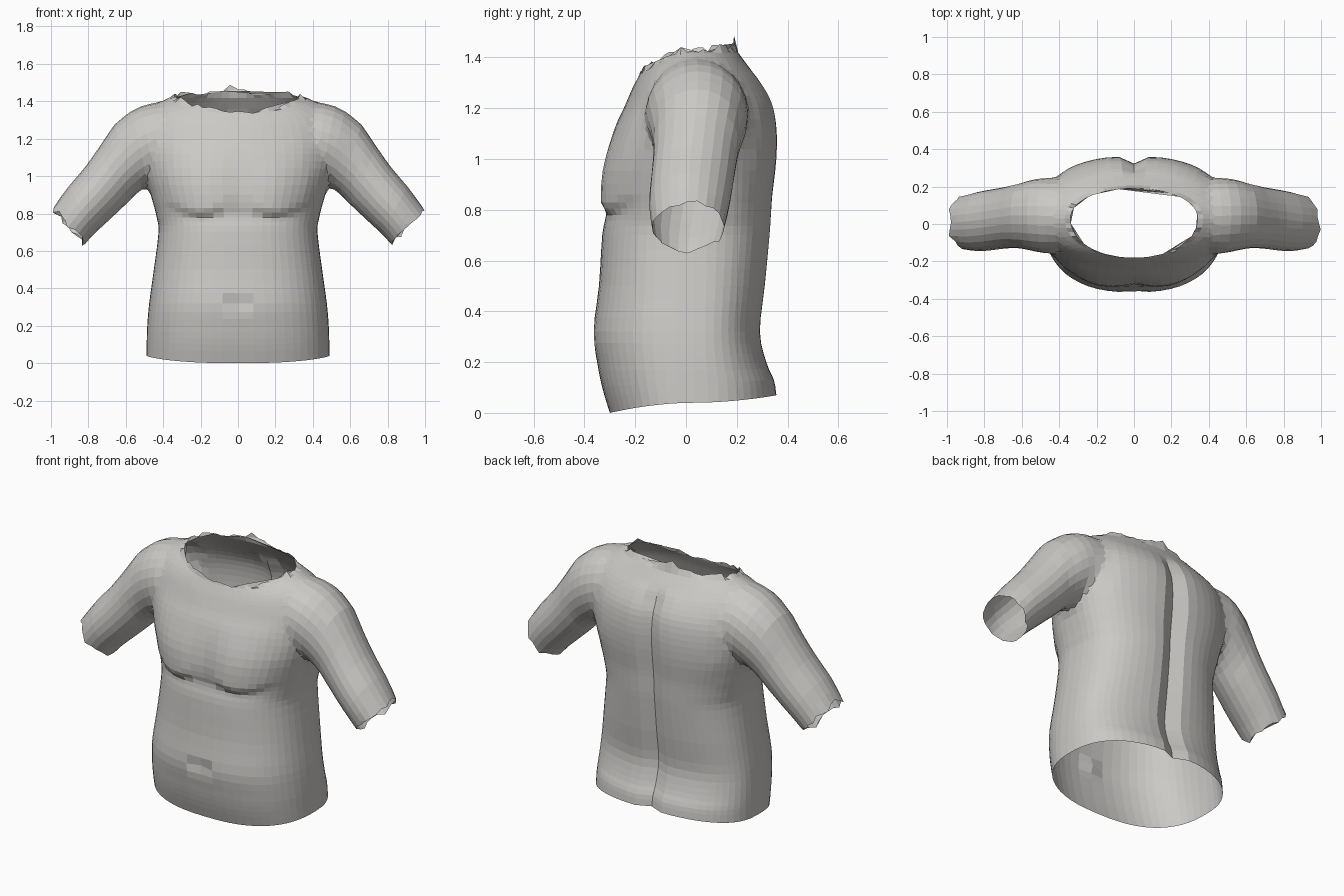
import bpy, bmesh, math, random
from mathutils import Vector

random.seed(4)
if "Cube" in bpy.data.objects:
    bpy.data.objects.remove(bpy.data.objects["Cube"])

skin = bpy.data.materials.new("warm grey")
skin.use_nodes = True
GREY = (0.6, 0.585, 0.565, 1)
skin.diffuse_color = GREY
skin.node_tree.nodes["Principled BSDF"].inputs["Base Color"].default_value = GREY


def smoothstep(t):
    t = min(max(t, 0), 1)
    return t * t * (3 - 2 * t)


def bell(value, width):
    return math.exp(-(value / width) ** 2)


def resample(rows, steps):
    """Smoothly interpolate key sections into evenly spaced ones."""
    result = []
    last = len(rows) - 1
    for i in range(last):
        a, b, c, d = (rows[min(max(i + k, 0), last)] for k in (-1, 0, 1, 2))
        for s in range(steps):
            t = s / steps
            result.append([q + t * (r - p + t * (2 * p - 5 * q + 4 * r - u + t * (3 * (q - r) + u - p))) / 2
                           for p, q, r, u in zip(a, b, c, d)])
    return result + [list(rows[-1])]


def loft(name, rings):
    """Join rings of points into a capped tube object."""
    bm = bmesh.new()
    loops = [[bm.verts.new(p) for p in ring] for ring in rings]
    n = len(loops[0])
    for low, high in zip(loops, loops[1:]):
        for i in range(n):
            j = (i + 1) % n
            bm.faces.new((low[i], low[j], high[j], high[i]))
    bm.faces.new(loops[0][::-1])
    bm.faces.new(loops[-1])
    bmesh.ops.recalc_face_normals(bm, faces=bm.faces)
    mesh = bpy.data.meshes.new(name)
    bm.to_mesh(mesh)
    bm.free()
    mesh.materials.append(skin)
    obj = bpy.data.objects.new(name, mesh)
    bpy.context.collection.objects.link(obj)
    return obj


def power(value, exponent):
    return math.copysign(abs(value) ** exponent, value)


# Torso sections: height at front, side, back, then half width, front, back
TORSO = [
    (0, .04, .07, .49, -.30, .36),
    (.10, .12, .13, .488, -.33, .35),
    (.2, .2, .2, .485, -.35, .32),
    (.32, .32, .32, .475, -.365, .295),
    (.5, .5, .5, .45, -.343, .315),
    (.7, .7, .7, .425, -.33, .335),
    (.78, .78, .78, .435, -.315, .34),
    (.86, .86, .86, .455, -.315, .345),
    (1, 1, 1, .5, -.305, .36),
    (1.12, 1.12, 1.12, .525, -.28, .362),
    (1.2, 1.22, 1.22, .53, -.245, .345),
    (1.27, 1.31, 1.3, .51, -.215, .30),
    (1.31, 1.38, 1.36, .45, -.195, .25),
    (1.34, 1.43, 1.44, .34, -.18, .19),
]
SEGMENTS = 56
CENTRE = .03


def torso_ring(row, rim):
    z_front, z_side, z_back, half, front, back = row
    n = 2.5 - .4 * smoothstep((z_side - .9) / .4)
    ring = []
    for i in range(SEGMENTS):
        a = 2 * math.pi * i / SEGMENTS
        s = math.sin(a)
        x = half * power(math.cos(a), 2 / n)
        reach, z_end = (back - CENTRE, z_back) if s > 0 else (CENTRE - front, z_front)
        y = CENTRE + reach * power(s, 2 / n)
        z = z_side + (z_end - z_side) * abs(s) ** 1.5
        if s > 0.1:
            # spine groove and cleft
            y -= .04 * bell(x, .05) * (1 - smoothstep((z - 1.25) / .12))
        elif s < -0.1:
            # chest muscles, breastbone line and navel
            fold = .77 + 2 * (abs(x) - .2) ** 2
            swell = smoothstep((z - fold) / .05) * (1 - smoothstep((z - .9) / .28))
            y -= .03 * swell * bell(abs(x) - .19, .17)
            y += .025 * bell(x, .025) * bell(z - .31, .03)
        if rim:
            # torn neck edge
            z += random.uniform(-.012, .02)
            if s > .99:
                z += .03
        ring.append((x, y, z))
    return ring


sections = resample(TORSO, 3)
torso = loft("torso", [torso_ring(r, r is sections[-1]) for r in sections])

# Arm sections: underside x, z, top x, z, then front and back
ARM = [
    (.32, 1.06, .34, 1.36, -.10, .2),
    (.40, 1.0, .46, 1.4, -.165, .25),
    (.47, .95, .58, 1.357, -.155, .25),
    (.54, .905, .66, 1.275, -.135, .225),
    (.62, .83, .735, 1.165, -.13, .2),
    (.70, .755, .82, 1.045, -.14, .185),
    (.77, .69, .905, .945, -.145, .17),
    (.82, .635, .99, .83, -.135, .15),
]


def arm_ring(row, side, rim):
    x0, z0, x1, z1, front, back = row
    ring = []
    for i in range(24):
        a = 2 * math.pi * i / 24
        t = (1 + math.cos(a)) / 2
        y = (front + back) / 2 + (back - front) / 2 * math.sin(a)
        wobble = random.uniform(-.012, .012) if rim else 0
        ring.append((side * (x0 + (x1 - x0) * t + wobble), y, z0 + (z1 - z0) * t - wobble))
    return ring


arm_sections = resample(ARM, 2)
for side, label in ((1, "left_arm"), (-1, "right_arm")):
    arm = loft(label, [arm_ring(r, side, r is arm_sections[-1]) for r in arm_sections])
    union = torso.modifiers.new(label, "BOOLEAN")
    union.operation = "UNION"
    union.solver = "EXACT"
    union.object = arm
    bpy.context.view_layer.objects.active = torso
    bpy.ops.object.modifier_apply(modifier=union.name)
    bpy.data.objects.remove(arm)

# Open the neck, waist and sleeves, then blend the shoulder seams
bm = bmesh.new()
bm.from_mesh(torso.data)
caps = [f for f in bm.faces if len(f.verts) > 16]
bmesh.ops.delete(bm, geom=caps, context="FACES")
bmesh.ops.remove_doubles(bm, verts=bm.verts, dist=.004)
seam = [v for v in bm.verts if .38 < abs(v.co.x) < .64 and v.co.z > .88 and not v.is_boundary]
for _ in range(4):
    bmesh.ops.smooth_vert(bm, verts=seam, factor=.5, use_axis_x=True, use_axis_y=True, use_axis_z=True)
bm.to_mesh(torso.data)
bm.free()
